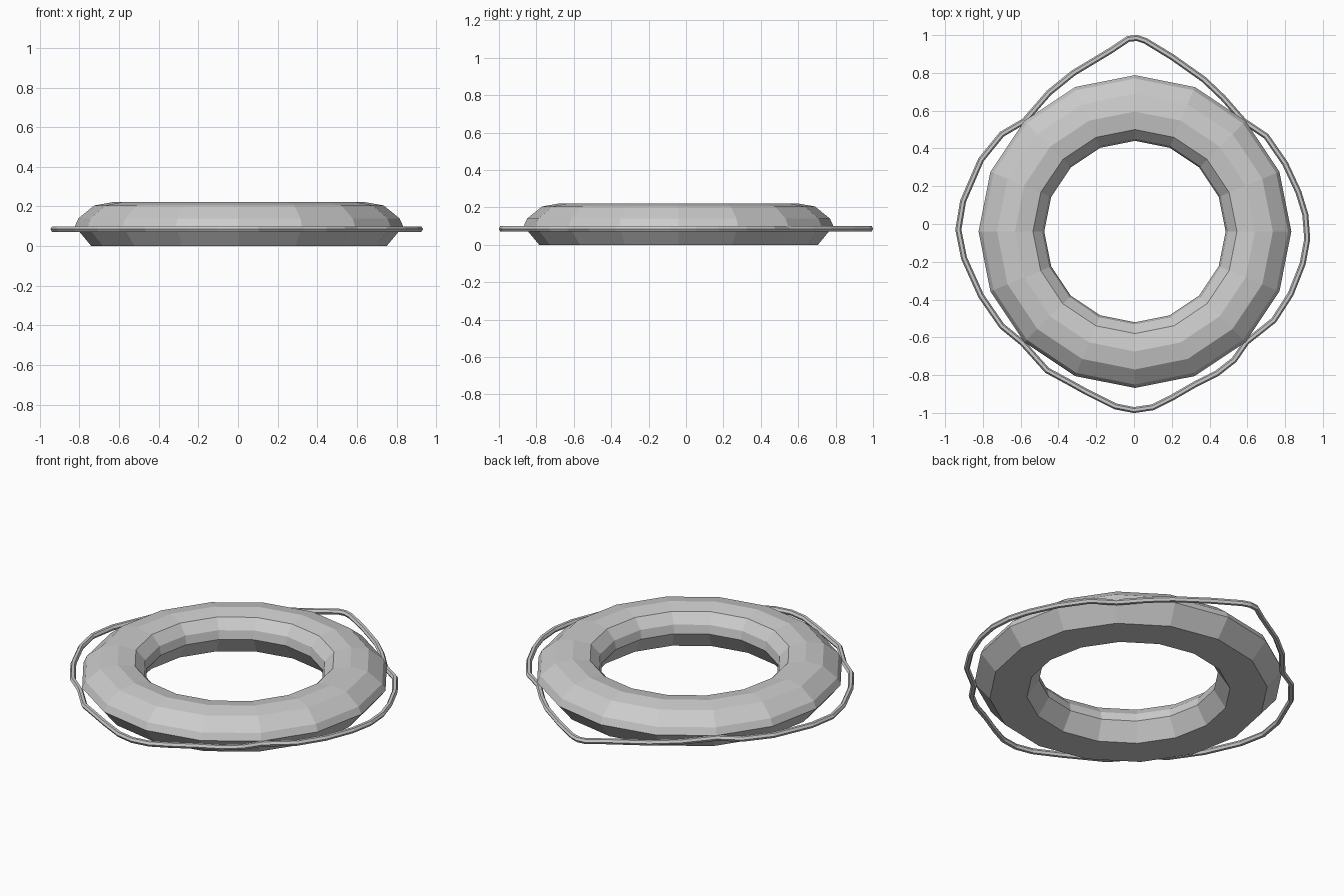
import bpy, bmesh, math

if "Cube" in bpy.data.objects:
    bpy.data.objects.remove(bpy.data.objects["Cube"])

# Float ring: profile (radius, z) spun in 16 flat segments
PROFILE = [(0.545, 0), (0.745, 0), (0.828, 0.10), (0.81, 0.14), (0.73, 0.205),
           (0.635, 0.222), (0.54, 0.205), (0.49, 0.15), (0.48, 0.10)]
SEGMENTS = 16
CX, CY = 0.005, -0.04

bm = bmesh.new()
rings = []
for i in range(SEGMENTS):
    a = 2 * math.pi * i / SEGMENTS
    rings.append([bm.verts.new((CX + r * math.cos(a), CY + r * math.sin(a), z))
                  for r, z in PROFILE])
n = len(PROFILE)
for i in range(SEGMENTS):
    p, q = rings[i], rings[(i + 1) % SEGMENTS]
    for j in range(n):
        k = (j + 1) % n
        bm.faces.new((p[j], q[j], q[k], p[k]))
bmesh.ops.recalc_face_normals(bm, faces=bm.faces)
mesh = bpy.data.meshes.new("float_ring")
bm.to_mesh(mesh)
bm.free()
bpy.context.collection.objects.link(bpy.data.objects.new("float_ring", mesh))

# Grab rope: four slack loops pinned to the ring at the diagonals
ROPE = [(0.015, 0.985), (0.06, 0.97), (0.20, 0.885), (0.37, 0.765), (0.47, 0.67),
        (0.58, 0.545), (0.70, 0.465), (0.80, 0.32), (0.87, 0.17), (0.907, 0.05),
        (0.917, -0.08), (0.893, -0.21), (0.83, -0.37), (0.74, -0.51), (0.595, -0.625),
        (0.53, -0.72), (0.44, -0.79), (0.33, -0.845), (0.20, -0.92), (0.10, -0.97),
        (0, -0.985), (-0.10, -0.965), (-0.25, -0.89), (-0.34, -0.84), (-0.46, -0.775),
        (-0.59, -0.63), (-0.70, -0.54), (-0.81, -0.38), (-0.90, -0.18), (-0.93, -0.03),
        (-0.905, 0.12), (-0.81, 0.34), (-0.70, 0.475), (-0.58, 0.545), (-0.45, 0.695),
        (-0.32, 0.80), (-0.12, 0.92), (-0.03, 0.98)]
curve = bpy.data.curves.new("grab_rope", 'CURVE')
curve.dimensions = '3D'
curve.bevel_depth = 0.016
curve.bevel_resolution = 1
spline = curve.splines.new('POLY')
spline.points.add(len(ROPE) - 1)
for pt, (x, y) in zip(spline.points, ROPE):
    pt.co = (x, y, 0.086, 1)
spline.use_cyclic_u = True
spline.use_smooth = False
bpy.context.collection.objects.link(bpy.data.objects.new("grab_rope", curve))
